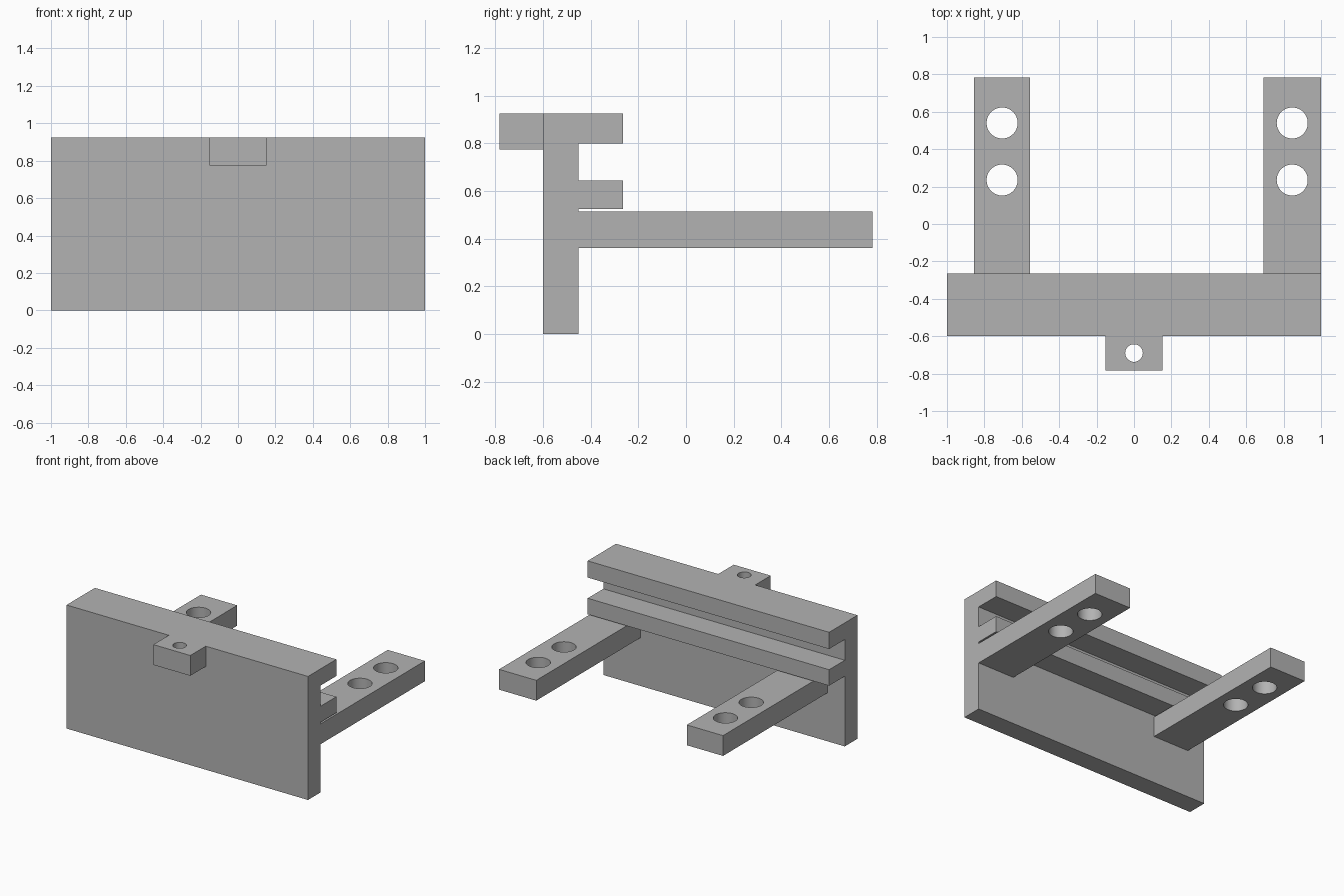
import bpy
import bmesh
import math

cube = bpy.data.objects.get("Cube")
if cube:
    bpy.data.objects.remove(cube, do_unlink=True)

grey = bpy.data.materials.new("plain grey")
grey.use_nodes = True
colour = (0.45, 0.45, 0.45, 1)
grey.diffuse_color = colour
grey.node_tree.nodes["Principled BSDF"].inputs["Base Color"].default_value = colour


def add_object(name, bm):
    bmesh.ops.recalc_face_normals(bm, faces=bm.faces)
    mesh = bpy.data.meshes.new(name)
    bm.to_mesh(mesh)
    bm.free()
    mesh.materials.append(grey)
    obj = bpy.data.objects.new(name, mesh)
    bpy.context.collection.objects.link(obj)
    return obj


def extrude_profile(name, points, x0, x1):
    """Sweep a closed (y, z) outline along x."""
    bm = bmesh.new()
    face = bm.faces.new([bm.verts.new((x0, y, z)) for y, z in points])
    swept = bmesh.ops.extrude_face_region(bm, geom=[face])["geom"]
    verts = [v for v in swept if isinstance(v, bmesh.types.BMVert)]
    bmesh.ops.translate(bm, verts=verts, vec=(x1 - x0, 0, 0))
    return add_object(name, bm)


def drilled_bar(name, x, y, z, hole_ys, radius):
    """Box with vertical round holes on its centre line."""
    bar = extrude_profile(name, [(y[0], z[0]), (y[1], z[0]), (y[1], z[1]), (y[0], z[1])], *x)
    bm = bmesh.new()
    for hole_y in hole_ys:
        made = bmesh.ops.create_cone(bm, cap_ends=True, segments=48,
                                     radius1=radius, radius2=radius, depth=1)
        bmesh.ops.translate(bm, verts=made["verts"],
                            vec=(sum(x) / 2, hole_y, sum(z) / 2))
    cutter = add_object(name + "_cutter", bm)
    cutter.hide_render = True
    mod = bar.modifiers.new("holes", 'BOOLEAN')
    mod.operation = 'DIFFERENCE'
    mod.solver = 'EXACT'
    mod.object = cutter
    bpy.ops.object.select_all(action='DESELECT')
    bpy.context.view_layer.objects.active = bar
    bar.select_set(True)
    bpy.ops.object.modifier_apply(modifier=mod.name)
    bpy.data.objects.remove(cutter, do_unlink=True)
    bpy.ops.object.shade_smooth_by_angle(angle=math.radians(30))
    return bar


# Upright plate with its two rear rails
front, back, rail = -0.6, -0.45, -0.265
top = 0.925
extrude_profile("plate_with_rails", [
    (front, 0), (back, 0),
    (back, 0.525), (rail, 0.525), (rail, 0.645), (back, 0.645),
    (back, 0.80), (rail, 0.80), (rail, top), (front, top)], -1, 1)

# Rear mounting arms
for name, x in (("left_arm", (0.692, 1)), ("right_arm", (-0.855, -0.555))):
    drilled_bar(name, x, (back, 0.783), (0.361, 0.513), (0.54, 0.235), 0.083)

# Front lug
drilled_bar("front_lug", (-0.153, 0.153), (-0.783, front), (0.773, top), (-0.69,), 0.047)
